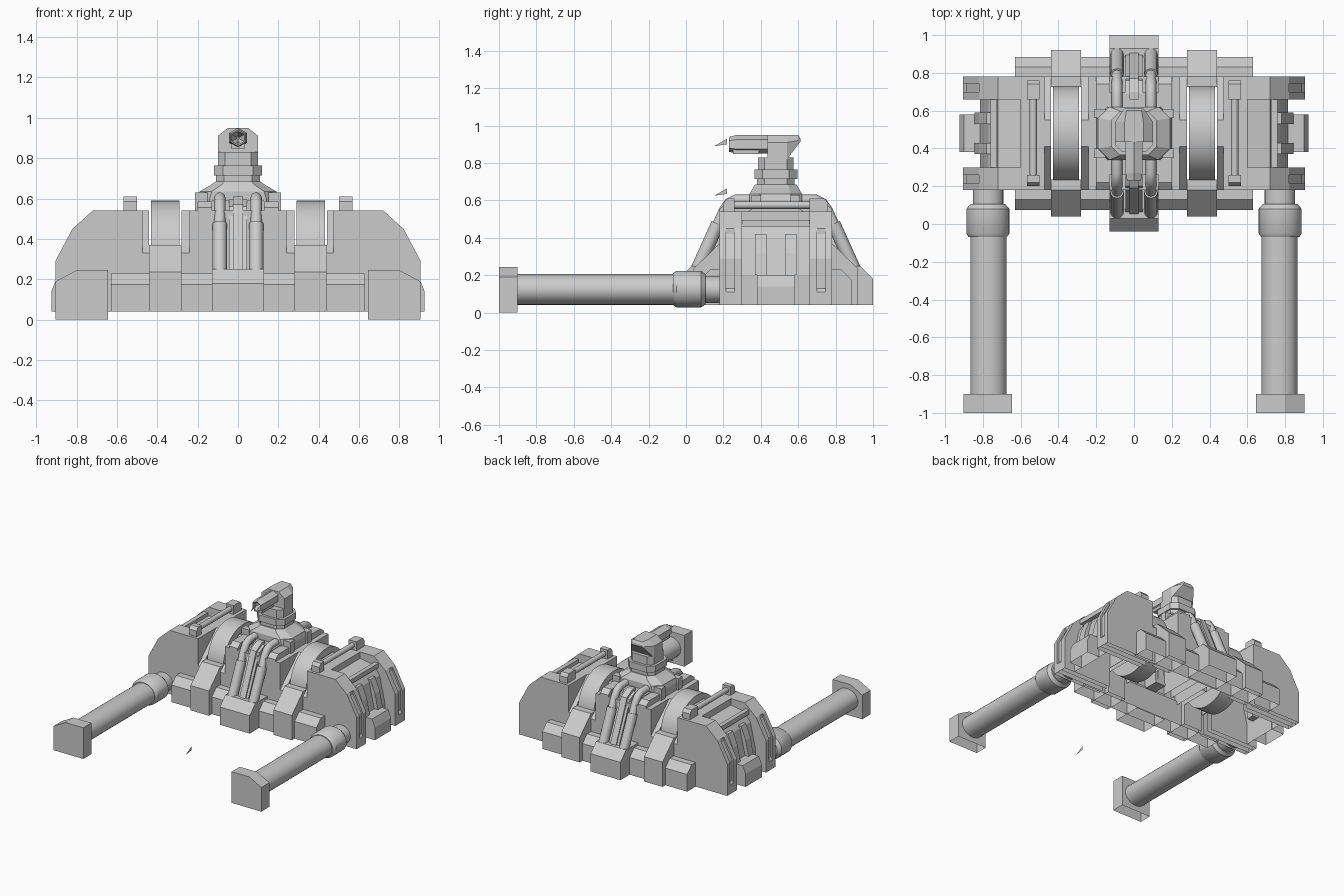
import bpy, bmesh
from math import sin, cos, pi
from mathutils import Vector

if "Cube" in bpy.data.objects:
    bpy.data.objects.remove(bpy.data.objects["Cube"])

CY = 0.48  # the hull is symmetric front to back about this y


def build(name, rings, mx=False, my=False, smooth=False, floor=0.045, hide_x=0):
    """Skin equal-length point rings, mirrored on request; faces below floor or inside hide_x stay open."""
    bm = bmesh.new()
    n = len(rings[0])
    for sx in ((1, -1) if mx else (1,)):
        for sy in ((1, -1) if my else (1,)):
            vs = [[bm.verts.new((sx * x, CY + sy * (y - CY), z)) for x, y, z in r] for r in rings]
            faces = [(a[i], a[(i + 1) % n], b[(i + 1) % n], b[i])
                     for a, b in zip(vs, vs[1:]) for i in range(n)]
            for f in faces + [tuple(vs[0]), tuple(vs[-1])]:
                if all(v.co.z < floor for v in f) or all(abs(v.co.x) < hide_x for v in f):
                    continue
                bm.faces.new(f)
    bmesh.ops.recalc_face_normals(bm, faces=bm.faces)
    me = bpy.data.meshes.new(name)
    bm.to_mesh(me)
    bm.free()
    ob = bpy.data.objects.new(name, me)
    bpy.context.collection.objects.link(ob)
    if smooth:
        bpy.ops.object.select_all(action='DESELECT')
        ob.select_set(True)
        bpy.context.view_layer.objects.active = ob
        bpy.ops.object.shade_smooth_by_angle(angle=0.6)
    return ob


def prism_x(name, prof, a, b, **k):
    return build(name, [[(x, y, z) for y, z in prof] for x in (a, b)], **k)


def prism_y(name, prof, a, b, **k):
    return build(name, [[(x, y, z) for x, z in prof] for y in (a, b)], **k)


def box(name, x0, x1, y0, y1, z0, z1, **k):
    return prism_y(name, [(x0, z0), (x1, z0), (x1, z1), (x0, z1)], y0, y1, **k)


def tube_y(name, secs, cx, cz, n, **k):
    """Round sections (y, radius x, radius z) along y."""
    return build(name, [[(cx + rx * sin(2 * pi * i / n), y, cz + rz * cos(2 * pi * i / n))
                         for i in range(n)] for y, rx, rz in secs], **k)


def stack(name, secs):
    """Chamfered octagons (half x, half y, chamfer, z) stacked upward."""
    rings = []
    for hx, hy, c, z in secs:
        q = [(hx, hy - c), (hx - c, hy), (c - hx, hy), (-hx, hy - c),
             (-hx, c - hy), (c - hx, -hy), (hx - c, -hy), (hx, c - hy)]
        rings.append([(x, CY + y, z) for x, y in q])
    return build(name, rings)


def pipe(name, path, r, n=12, **k):
    """Round pipe along (x, y, z) points lying in a plane of constant x."""
    p = [Vector(v) for v in path]
    rings = []
    for i, c in enumerate(p):
        t = (p[min(i + 1, len(p) - 1)] - p[max(i - 1, 0)]).normalized()
        u = Vector((1, 0, 0))
        w = t.cross(u)
        rings.append([tuple(c + r * (u * cos(2 * pi * j / n) + w * sin(2 * pi * j / n))) for j in range(n)])
    return build(name, rings, smooth=True, **k)


# Hull core and deck, hollow underneath
box("hull_core", -0.24, 0.24, 0.18, 0.78, 0.2, 0.54, floor=0.21)
prism_x("deck_plate", [(0.18, 0.25), (0.18, 0.555), (0.22, 0.585), (0.74, 0.585), (0.78, 0.555), (0.78, 0.25)],
        0.13, 0.2, mx=True, floor=0.26)
box("deck_middle", -0.13, 0.13, 0.26, 0.70, 0.5, 0.59)

# Drums sitting in wells between the core and the side pods
circle = [(CY + 0.25 * sin(2 * pi * i / 48), 0.34 + 0.25 * cos(2 * pi * i / 48)) for i in range(48)]
prism_x("drum", circle, 0.29, 0.43, mx=True, smooth=True)
fin = [(0.18, 0.2), (0.18, 0.33), (0.41, 0.54), (CY, 0.54), (CY, 0.2)]
prism_x("drum_cheek_inner", fin, 0.238, 0.28, mx=True, my=True, floor=0.21)
prism_x("drum_cheek_outer", fin, 0.44, 0.478, mx=True, my=True, floor=0.21)

# Lower armour blocks, front and back
prism_x("base_skirt", [(0.075, 0.04), (0.075, 0.175), (0.13, 0.23), (0.2, 0.23), (0.2, 0.04)],
        -0.63, 0.63, my=True)
prism_x("base_drum_block", [(0.04, 0.04), (0.04, 0.235), (0.18, 0.37), (0.235, 0.37), (0.235, 0.04)],
        0.28, 0.44, mx=True, my=True)
prism_x("base_centre_block", [(-0.04, 0.04), (-0.04, 0.18), (0.03, 0.25), (0.19, 0.25), (0.19, 0.04)],
        -0.13, 0.13, my=True)

# Slanted pipes over the front and back, with a rib between them
for sx in (1, -1):
    x = 0.09 * sx
    pipe("slanted_pipe", [(x, 0.06, 0.23), (x, 0.205, 0.55), (x, 0.23, 0.585), (x, 0.265, 0.603), (x, 0.36, 0.603)],
         0.028, my=True)
    pipe("pipe_sleeve", [(x, 0.055, 0.22), (x, 0.17, 0.475)], 0.036, my=True)
prism_x("centre_rib", [(0.05, 0.24), (0.19, 0.57), (0.26, 0.61), (0.3, 0.61), (0.3, 0.24)], -0.025, 0.025, my=True)
prism_x("centre_rib_backing", [(0.06, 0.24), (0.2, 0.56), (0.27, 0.595), (0.3, 0.24)], -0.045, 0.045, my=True)

# Side pods: grooved end plates around a recessed middle, inner side open below
plate = [(0.476, 0.04), (0.905, 0.04), (0.905, 0.29), (0.82, 0.45), (0.72, 0.54), (0.476, 0.54)]
groove = [(0.476, 0.04), (0.905, 0.04), (0.905, 0.11), (0.89, 0.13), (0.89, 0.29), (0.82, 0.42), (0.82, 0.45),
          (0.72, 0.54), (0.476, 0.54)]
prism_y("pod_end_plate", plate, 0.18, 0.215, mx=True, my=True, hide_x=0.48)
prism_y("pod_end_groove", groove, 0.215, 0.26, mx=True, my=True, hide_x=0.48)
prism_y("pod_end_rib", plate, 0.26, 0.30, mx=True, my=True, hide_x=0.48)
prism_y("pod_middle", [(0.476, 0.04), (0.815, 0.04), (0.815, 0.2), (0.77, 0.4), (0.72, 0.47), (0.60, 0.49),
                       (0.60, 0.54), (0.476, 0.54)], 0.30, 0.66, mx=True, hide_x=0.48)
box("pod_inner_panel", 0.474, 0.477, 0.18, 0.78, 0.2, 0.54, mx=True)
prism_y("pod_gusset", [(0.76, 0.2), (0.845, 0.2), (0.82, 0.32), (0.78, 0.42), (0.74, 0.42)],
        0.37, 0.43, mx=True, my=True)
prism_y("pod_side_block", [(0.81, 0.04), (0.925, 0.04), (0.925, 0.14), (0.90, 0.2), (0.81, 0.2)],
        0.38, 0.58, mx=True)
box("pod_cross_bar", 0.725, 0.76, 0.29, 0.67, 0.46, 0.495, mx=True)

# Top rails
prism_x("rail_end_front", [(0.2, 0.53), (0.2, 0.585), (0.22, 0.61), (0.26, 0.61), (0.26, 0.53)], 0.5, 0.567, mx=True)
prism_x("rail_end_back", [(0.66, 0.53), (0.66, 0.61), (0.74, 0.61), (0.76, 0.585), (0.76, 0.53)], 0.5, 0.567, mx=True)
pipe("rail_rod", [(0.533, 0.24, 0.575), (0.533, 0.68, 0.575)], 0.02, mx=True)

# Long front struts with collars and end blocks
round_part = dict(mx=True, smooth=True, floor=-1)
tube_y("strut", [(-0.92, 0.095, 0.082), (-0.03, 0.095, 0.082)], 0.77, 0.124, 32, **round_part)
tube_y("strut_collar", [(-0.07, 0.1, 0.085), (-0.05, 0.114, 0.098), (0.08, 0.114, 0.098), (0.105, 0.092, 0.08)],
       0.774, 0.126, 32, **round_part)
tube_y("strut_stub", [(0.09, 0.08, 0.072), (0.2, 0.08, 0.072)], 0.772, 0.124, 32, **round_part)
prism_y("strut_end_block", [(0.645, 0), (0.903, 0), (0.903, 0.19), (0.80, 0.245), (0.645, 0.245)],
        -1, -0.9, mx=True)

# Turret pedestal
stack("turret_skirt", [(0.2, 0.14, 0.06, 0.54), (0.2, 0.14, 0.06, 0.6), (0.19, 0.14, 0.06, 0.635),
                       (0.13, 0.12, 0.05, 0.67), (0.11, 0.11, 0.045, 0.685)])
box("turret_foot", 0.15, 0.213, 0.35, 0.40, 0.54, 0.63, mx=True, my=True)
stack("turret_neck", [(0.11, 0.1, 0.04, 0.66), (0.11, 0.1, 0.04, 0.72)])
stack("turret_ring", [(0.12, 0.115, 0.045, 0.715), (0.12, 0.115, 0.045, 0.765)])
stack("turret_collar", [(0.1, 0.095, 0.035, 0.76), (0.1, 0.095, 0.035, 0.83)])


# Turret head and gun
def head(y, w, t, z0, z1, z2):
    return [(-w, y, z0), (w, y, z0), (w, y, z1), (t, y, z2), (-t, y, z2), (-w, y, z1)]


build("turret_head", [head(0.435, 0.1, 0.05, 0.82, 0.91, 0.95), head(0.54, 0.1, 0.05, 0.82, 0.91, 0.95),
                      head(0.60, 0.06, 0.04, 0.90, 0.92, 0.95), head(0.612, 0.05, 0.035, 0.915, 0.92, 0.93)])
tube_y("gun_barrel", [(0.45, 0.052, 0.05), (0.27, 0.052, 0.05), (0.23, 0.042, 0.04), (0.232, 0.036, 0.034),
                      (0.29, 0.006, 0.006)], 0, 0.9, 6)
box("gun_underside", -0.035, 0.035, 0.25, 0.39, 0.848, 0.88)

# Small flat slivers in front of the gun
for y, z in [(0.15, 0.89), (0.15, 0.625), (-0.65, 0.07)]:
    me = bpy.data.meshes.new("sliver")
    me.from_pydata([(0, y, z), (0, y + 0.07, z + 0.04), (0, y + 0.07, z + 0.01)], [], [(0, 1, 2)])
    bpy.context.collection.objects.link(bpy.data.objects.new("sliver", me))
